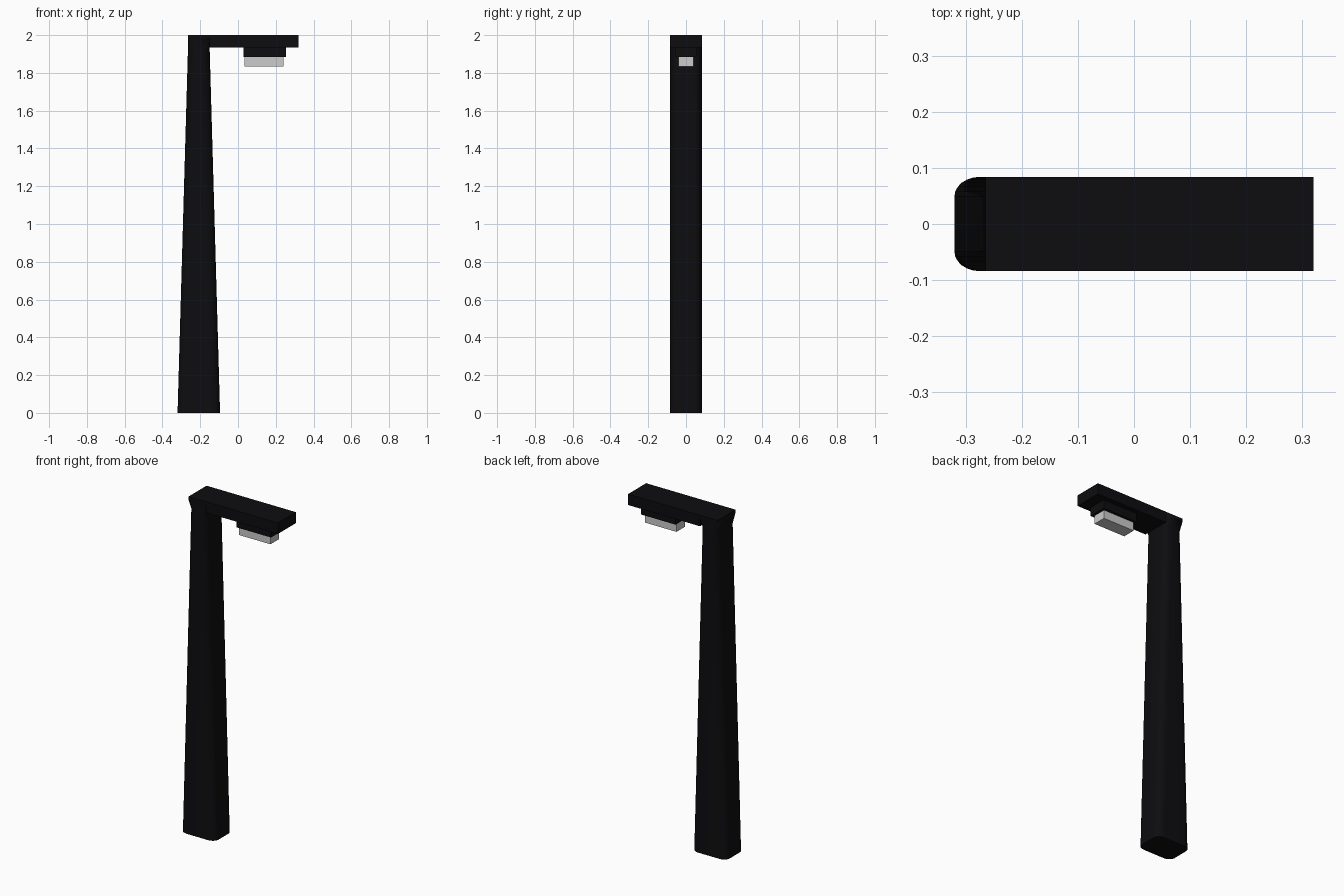
import bpy, bmesh, math

if "Cube" in bpy.data.objects:
    bpy.data.objects.remove(bpy.data.objects["Cube"])


def material(name, color):
    m = bpy.data.materials.new(name)
    m.diffuse_color = color
    m.use_nodes = True
    m.node_tree.nodes["Principled BSDF"].inputs["Base Color"].default_value = m.diffuse_color
    return m


BLACK = material("black_metal", (0.004, 0.004, 0.005, 1))
LIGHT = material("pale_diffuser", (0.6, 0.58, 0.58, 1))


def finish(name, bm, mat):
    bmesh.ops.recalc_face_normals(bm, faces=bm.faces)
    me = bpy.data.meshes.new(name)
    bm.to_mesh(me)
    bm.free()
    me.materials.append(mat)
    ob = bpy.data.objects.new(name, me)
    bpy.context.collection.objects.link(ob)
    return ob


def box(name, x0, x1, half_y, z0, z1, mat):
    bm = bmesh.new()
    bmesh.ops.create_cube(bm, size=1)
    bmesh.ops.scale(bm, vec=(x1 - x0, 2 * half_y, z1 - z0), verts=bm.verts)
    bmesh.ops.translate(bm, vec=((x0 + x1) / 2, 0, (z0 + z1) / 2), verts=bm.verts)
    return finish(name, bm, mat)


def ring(bm, x0, x1, half_y, z, rx, ry, seg=6):
    """Rectangle with rounded corners (radius 0 gives square corners)."""
    cx, verts = (x0 + x1) / 2, []
    for q, (sx, sy) in enumerate([(1, 1), (-1, 1), (-1, -1), (1, -1)]):
        for i in range(seg + 1):
            a = (q + i / seg) * math.pi / 2
            verts.append(bm.verts.new((cx + sx * ((x1 - x0) / 2 - rx) + rx * math.cos(a),
                                       sy * (half_y - ry) + ry * math.sin(a), z)))
    return verts


# tapered rounded post, flaring to square corners where it meets the arm
bm = bmesh.new()
rings = [ring(bm, -0.32, -0.095, 0.084, 0.0, 0.045, 0.035),
         ring(bm, -0.265, -0.15, 0.084, 1.925, 0.045, 0.035),
         ring(bm, -0.265, -0.15, 0.084, 1.98, 0, 0),
         ring(bm, -0.265, -0.15, 0.084, 2.0, 0, 0)]
for a, b in zip(rings, rings[1:]):
    n = len(a)
    for i in range(n):
        bm.faces.new((a[i], a[(i + 1) % n], b[(i + 1) % n], b[i]))
bm.faces.new(rings[0])
bm.faces.new(rings[-1])
bmesh.ops.remove_doubles(bm, verts=bm.verts, dist=1e-5)
post = finish("post", bm, BLACK)
bpy.context.view_layer.objects.active = post
post.select_set(True)
bpy.ops.object.shade_smooth_by_angle(angle=math.radians(30))

# horizontal arm, lamp housing and diffuser
box("arm", -0.15, 0.32, 0.084, 1.935, 2.0, BLACK)
box("lamp_housing", 0.03, 0.255, 0.055, 1.885, 1.937, BLACK)
box("lamp_diffuser", 0.035, 0.24, 0.039, 1.835, 1.887, LIGHT)
